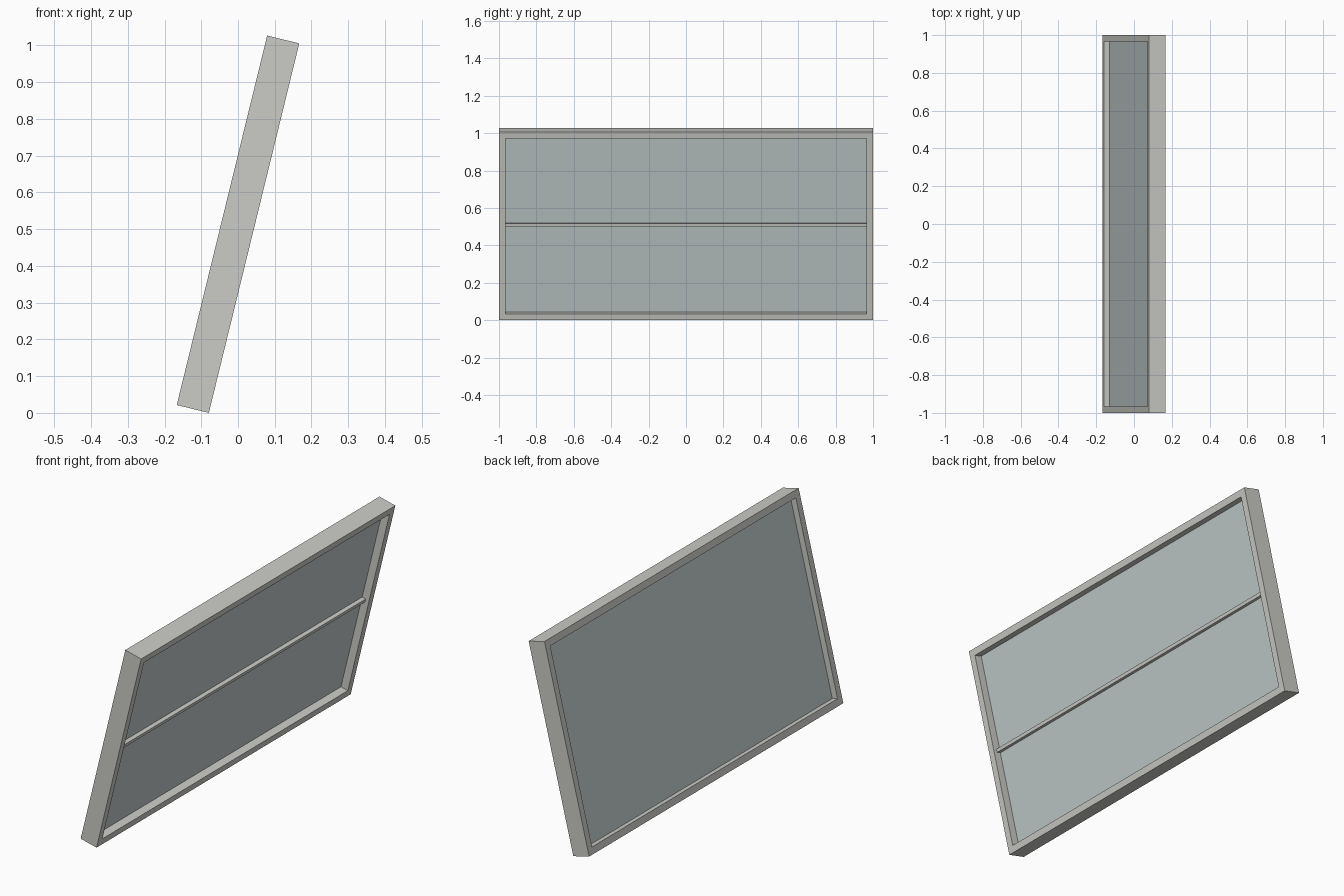
import bpy, bmesh
from math import radians, sin, cos

if "Cube" in bpy.data.objects:
    bpy.data.objects.remove(bpy.data.objects["Cube"])

TILT = radians(13.75)
W, L, T = 2.0, 1.035, 0.09      # width, length along the slope, thickness
B = 0.034                       # frame border
CENTRE_Z = (L * cos(TILT) + T * sin(TILT)) / 2


def material(name, rgb):
    m = bpy.data.materials.new(name)
    m.diffuse_color = (*rgb, 1)
    m.use_nodes = True
    m.node_tree.nodes["Principled BSDF"].inputs["Base Color"].default_value = m.diffuse_color
    return m


frame_mat = material("frame_grey", (0.60, 0.60, 0.57))
glass_mat = material("pane_grey", (0.54, 0.60, 0.60))


def finish(bm, name, mat):
    """Turn a flat upright bmesh into an object leaning with the window."""
    bmesh.ops.recalc_face_normals(bm, faces=bm.faces)
    me = bpy.data.meshes.new(name)
    bm.to_mesh(me)
    bm.free()
    ob = bpy.data.objects.new(name, me)
    ob.data.materials.append(mat)
    ob.location.z = CENTRE_Z
    ob.rotation_euler.y = TILT
    bpy.context.collection.objects.link(ob)
    return ob


def box(name, x0, x1, width, z0, z1, mat):
    bm = bmesh.new()
    bmesh.ops.create_cube(bm, size=1)
    for v in bm.verts:
        v.co = ((x0 + x1) / 2 + v.co.x * (x1 - x0), v.co.y * width,
                (z0 + z1) / 2 + v.co.z * (z1 - z0))
    return finish(bm, name, mat)


# Frame: a rectangular cross-section carried round the four corners
bm = bmesh.new()
rings = []
for sy, sz in ((-1, -1), (1, -1), (1, 1), (-1, 1)):
    rings.append([bm.verts.new((x, sy * (W / 2 - b), sz * (L / 2 - b)))
                  for x, b in ((-T / 2, 0), (T / 2, 0), (T / 2, B), (-T / 2, B))])
for i in range(4):
    r, s = rings[i], rings[(i + 1) % 4]
    for j in range(4):
        k = (j + 1) % 4
        bm.faces.new((r[j], r[k], s[k], s[j]))
finish(bm, "window_frame", frame_mat)

# Pane set back inside the frame
box("glass_pane", -0.015, 0.006, W - 2 * B, -L / 2 + B, L / 2 - B, glass_mat)

# Thin horizontal bar across the outer side of the pane
box("glazing_bar", 0.006, 0.026, W - 2 * B, -0.008, 0.009, frame_mat)
